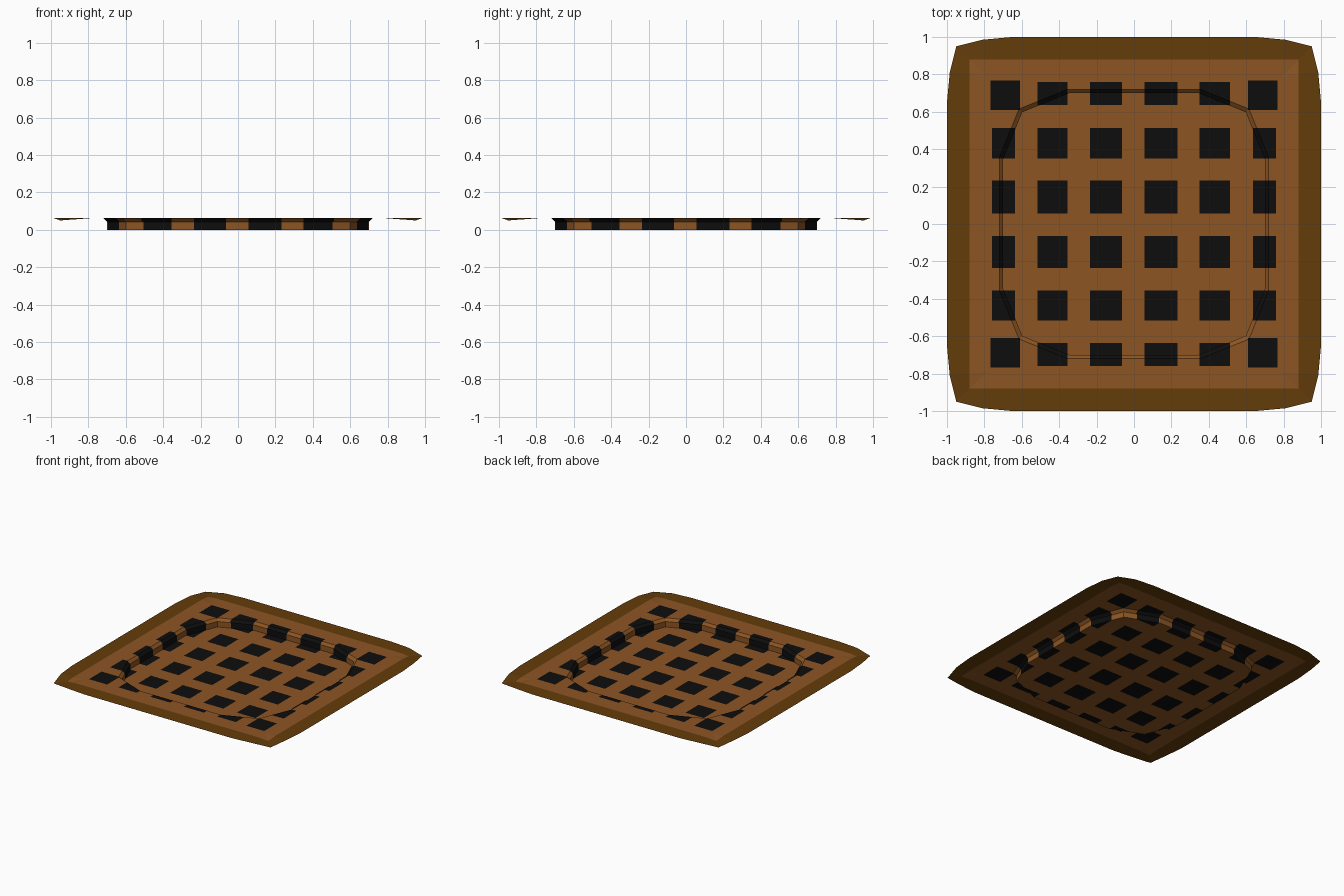
import bpy, bmesh
from mathutils import Vector

if "Cube" in bpy.data.objects:
    bpy.data.objects.remove(bpy.data.objects["Cube"])

def mat(name, col):
    m = bpy.data.materials.new(name)
    m.diffuse_color = (*col, 1)
    m.use_nodes = True
    m.node_tree.nodes["Principled BSDF"].inputs["Base Color"].default_value = m.diffuse_color
    return m

MATS = [mat("baked brown", (0.262, 0.091, 0.017)),
        mat("crust brown", (0.127, 0.046, 0.003)),
        mat("syrup black", (0.004, 0.004, 0.004))]

TOP, LIP = 0.062, 0.043
EDGE = 0.88
# black square spans: inner bands, and narrower / corner spans on the outer band
BANDS = [(-0.515, -0.355), (-0.235, -0.063), (0.057, 0.233), (0.35, 0.513)]
OUTER = (0.635, 0.76)
CORNER = (0.61, 0.768)
CUTS = sorted({v for b in BANDS for v in b} |
              {s * v for b in (OUTER, CORNER, (EDGE, EDGE)) for v in b for s in (1, -1)})

def inside(v, spans):
    return any(a < v < b for a, b in spans)

def colour_at(x, y):
    ax, ay = abs(x), abs(y)
    if max(ax, ay) > EDGE:
        return 1
    if inside(x, BANDS) and (inside(y, BANDS) or inside(ay, [OUTER])):
        return 2
    if inside(ax, [OUTER]) and inside(y, BANDS):
        return 2
    if inside(ax, [CORNER]) and inside(ay, [CORNER]):
        return 2
    return 0

def sheet(name, polys):
    """Thin surface cut along the square grid and coloured by position."""
    bm = bmesh.new()
    for p in polys:
        bm.faces.new([bm.verts.new(v) for v in p])
    bmesh.ops.remove_doubles(bm, verts=bm.verts, dist=1e-4)
    for axis in (0, 1):
        for c in CUTS:
            co, no = Vector((0, 0, 0)), Vector((0, 0, 0))
            co[axis], no[axis] = c, 1
            bmesh.ops.bisect_plane(bm, geom=bm.verts[:] + bm.edges[:] + bm.faces[:],
                                   plane_co=co, plane_no=no, dist=1e-5)
    bm.normal_update()
    for f in bm.faces:
        c = f.calc_center_median()
        f.material_index = colour_at(c.x, c.y)
        if f.normal.dot(Vector((0, 0, 5)) - c) < 0:
            f.normal_flip()
    me = bpy.data.meshes.new(name)
    bm.to_mesh(me)
    bm.free()
    for m in MATS:
        me.materials.append(m)
    ob = bpy.data.objects.new(name, me)
    bpy.context.collection.objects.link(ob)

# twelve-sided recess outline
ring = []
for sx, sy in ((1, 1), (-1, 1), (-1, -1), (1, -1)):
    q = [(0.72, 0.355), (0.615, 0.615), (0.355, 0.72)]
    if sx * sy < 0:
        q.reverse()
    ring += [(sx * x, sy * y) for x, y in q]

def level(scale, z):
    return [(x * scale, y * scale, z) for x, y in ring]

# recessed tray: floor, upright wall, sloped lip
floor, wall, lip = level(0.972, 0), level(0.972, LIP), level(1, TOP)
tray = [floor]
for lo, hi in ((floor, wall), (wall, lip)):
    for i in range(12):
        j = (i + 1) % 12
        tray.append([lo[i], lo[j], hi[j], hi[i]])
sheet("recessed_tray", tray)

# flat rim with slightly drooping corners
A, B, M, K = (0.355, 0.72, TOP), (0.615, 0.615, TOP), (0.79, 0.79, TOP), (0.95, 0.95, 0.05)
E, F, G = (0.81, 0.985, TOP), (0.65, 1, TOP), (0.355, 1, TOP)
part = [[A, B, M, E, F, G], [M, K, E]]
rim = []
for swap in (False, True):
    for sx in (1, -1):
        for sy in (1, -1):
            for p in part:
                rim.append([(sx * (y if swap else x), sy * (x if swap else y), z)
                            for x, y, z in p])
    for s in (1, -1):
        strip = [(-0.355, s * 0.72), (0.355, s * 0.72), (0.355, s), (-0.355, s)]
        rim.append([(y, x, TOP) if swap else (x, y, TOP) for x, y in strip])
sheet("flat_rim", rim)
